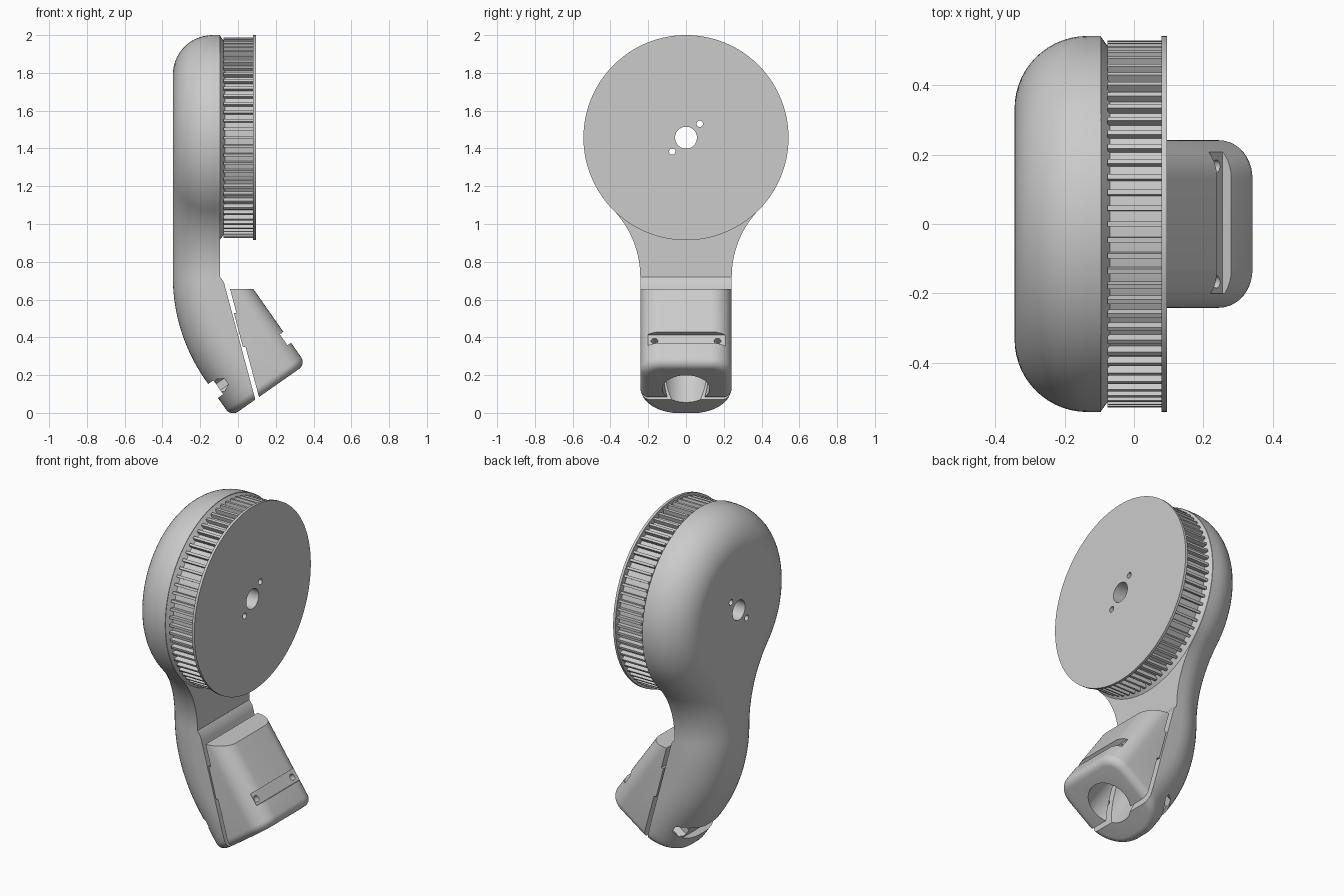
import bpy, bmesh
from math import sin, cos, asin, atan2, hypot, pi, radians
from mathutils import Matrix, Vector

if "Cube" in bpy.data.objects:
    bpy.data.objects.remove(bpy.data.objects["Cube"], do_unlink=True)

grey = bpy.data.materials.new("plain_grey")
grey.use_nodes = True
grey.diffuse_color = (0.6, 0.6, 0.6, 1)
grey.node_tree.nodes["Principled BSDF"].inputs["Base Color"].default_value = (0.6, 0.6, 0.6, 1)

HEAD_R, HEAD_Z = 0.543, 1.457        # round head
HALF_W, BACK, FRONT = 0.242, -0.345, -0.095
ROUND = 0.21                         # rounding of the back edge
BEND_Z, BEND_R, TILT = 0.72, 0.95, radians(35)
LENGTH, LIP = 0.818, 0.045           # arm length below the bend start, end rounding
SLOPE = 0.268                        # slant of the split in the clamp
BASE = 0.005                         # height of the clamp's end face in its own frame
CLAMP = Matrix.Rotation(-TILT, 4, 'Y')   # clamp frame: depth, y, height


def finish(name, bm):
    bmesh.ops.recalc_face_normals(bm, faces=bm.faces)
    mesh = bpy.data.meshes.new(name)
    bm.to_mesh(mesh)
    bm.free()
    mesh.materials.append(grey)
    obj = bpy.data.objects.new(name, mesh)
    bpy.context.collection.objects.link(obj)
    return obj


def rod(name, start, end, r1, r2=None, sides=96):
    start, end = Vector(start), Vector(end)
    axis = end - start
    place = Matrix.Translation((start + end) / 2) @ axis.to_track_quat('Z', 'Y').to_matrix().to_4x4()
    bm = bmesh.new()
    bmesh.ops.create_cone(bm, cap_ends=True, segments=sides, radius1=r1,
                          radius2=r1 if r2 is None else r2, depth=axis.length, matrix=place)
    return finish(name, bm)


def clamp_box(name, low, high):
    low, high = Vector(low), Vector(high)
    size = Matrix.Diagonal((high - low).to_4d())
    size[3][3] = 1
    bm = bmesh.new()
    bmesh.ops.create_cube(bm, size=1, matrix=CLAMP @ Matrix.Translation((low + high) / 2) @ size)
    return finish(name, bm)


def cut(obj, cutters):
    bpy.context.view_layer.objects.active = obj
    for cutter in cutters:
        cutter.hide_render = True
        mod = obj.modifiers.new("cut", 'BOOLEAN')
        mod.operation, mod.solver, mod.object = 'DIFFERENCE', 'EXACT', cutter
        bpy.ops.object.modifier_apply(modifier=mod.name)


def bend(x, y, z):
    s = max(0, BEND_Z - z)
    if s == 0:
        return (x, y, z)
    a = min(s / BEND_R, TILT)
    rest, rho = s - BEND_R * a, BACK + BEND_R - x
    return (BACK + BEND_R - rho * cos(a) + rest * sin(a), y,
            BEND_Z - rho * sin(a) - rest * cos(a))


def front_x(s):
    # flat front above the bend, slanted split face below it
    if s <= 0:
        return FRONT
    a = min(s / BEND_R, TILT)
    rest = s - BEND_R * a
    rho = (0.6874 + rest * (sin(a) - SLOPE * cos(a))) / (cos(a) + SLOPE * sin(a))
    return BACK + BEND_R - rho


# Head and arm: one outline, inset towards the back, then bent
rise = HEAD_Z - BEND_Z
fillet = (HALF_W**2 + rise**2 - HEAD_R**2) / (2 * (HEAD_R - HALF_W))
swing = atan2(rise, HALF_W + fillet)
rows = []                            # each row: end inset, drop, point for a given inset
for i in range(6):
    t = pi / 2 * (1 - i / 6)
    rows.append((LIP * (1 - cos(t)), LENGTH - LIP + LIP * sin(t)))
rows += [(0, (LENGTH - LIP) * (1 - i / 20)) for i in range(20)]
rows = [(e, s, lambda d, s=s: (HALF_W - d, BEND_Z - s)) for e, s in rows]
for i in range(14):
    t = pi - swing * i / 14
    rows.append((0, 0, lambda d, t=t: (HALF_W + fillet + (fillet + d) * cos(t),
                                       BEND_Z + (fillet + d) * sin(t))))
for i in range(41):
    t = -swing + (pi / 2 + swing) * i / 40
    rows.append((0, 0, lambda d, t=t: ((HEAD_R - d) * cos(t), HEAD_Z + (HEAD_R - d) * sin(t))))

bm = bmesh.new()
grid = []
for e, s, point in rows:
    xf, r = front_x(s), ROUND - e
    a0 = asin(max(0, 1 - (xf - BACK - e) / r))
    y, z = point(e + r * (1 - cos(a0)))
    line = [(xf, 0, z), (xf, y, z)]
    for k in range(15):
        a = a0 + (pi / 2 - a0) * k / 14
        y, z = point(e + r * (1 - cos(a)))
        line.append((BACK + e + r * (1 - sin(a)), y, z))
    line.append((BACK + e, 0, z))
    grid.append([bm.verts.new(bend(*p)) for p in line])
for low, high in zip(grid, grid[1:]):
    for k in range(len(low) - 1):
        bm.faces.new((low[k], low[k + 1], high[k + 1], high[k]))
bm.faces.new(grid[0])
bmesh.ops.remove_doubles(bm, verts=bm.verts, dist=0.0002)
flat = [f for f in bm.faces if all(abs(v.co.y) < 0.0001 for v in f.verts)]
bmesh.ops.delete(bm, geom=flat, context='FACES')
bmesh.ops.mirror(bm, geom=bm.verts[:] + bm.edges[:] + bm.faces[:], axis='Y', merge_dist=0.0002)
bmesh.ops.remove_doubles(bm, verts=bm.verts, dist=0.0002)
body = finish("head_and_arm", bm)


# Clamp cap: slanted prism with rounded front corners and end
def split(z, shift=0):
    return Vector((-0.042 + (0.655 - z) * SLOPE + shift, 0, z))


DEPTH = 0.443
profile = [split(0.655), split(0.53), split(0.53, -0.014), split(0.35, -0.014), split(0.35),
           split(0.0839), CLAMP @ Vector((DEPTH, 0, BASE)), Vector((0.082, 0, 0.655))]
bm = bmesh.new()
side = Vector((0, HALF_W, 0))
face = bm.faces.new([bm.verts.new(p - side) for p in profile])
new = bmesh.ops.extrude_face_region(bm, geom=[face])["geom"]
bmesh.ops.translate(bm, vec=2 * side, verts=[v for v in new if isinstance(v, bmesh.types.BMVert)])
bmesh.ops.recalc_face_normals(bm, faces=bm.faces)
to_clamp = CLAMP.inverted()


def local(edge):
    return [to_clamp @ v.co for v in edge.verts]


corners = [e for e in bm.edges if all(abs(p.x - DEPTH) < 0.003 for p in local(e))
           and abs(e.verts[0].co.y - e.verts[1].co.y) < 0.001]
bmesh.ops.bevel(bm, geom=corners, offset=0.11, segments=10, profile=0.5, affect='EDGES')
rim = [e for e in bm.edges if all(abs(p.z - BASE) < 0.003 for p in local(e))
       and max(p.x for p in local(e)) > 0.16]
bmesh.ops.bevel(bm, geom=rim, offset=LIP, segments=6, profile=0.5, affect='EDGES')
cap = finish("clamp_cap", bm)

# Toothed wheel on the head
collar = rod("wheel_collar", (FRONT, 0, HEAD_Z), (-0.07, 0, HEAD_Z), HEAD_R - 0.003, 0.505, 144)
drum = rod("wheel_drum", (-0.07, 0, HEAD_Z), (0.08, 0, HEAD_Z), 0.505, sides=144)
flange = rod("wheel_flange", (0.08, 0, HEAD_Z), (0.095, 0, HEAD_Z), HEAD_R, sides=144)
bm = bmesh.new()
TEETH = 72
for i in range(TEETH):
    place = (Matrix.Translation((0.002, 0, HEAD_Z)) @ Matrix.Rotation(2 * pi * i / TEETH, 4, 'X')
             @ Matrix.Translation((0, 0, 0.51)) @ Matrix.Diagonal((0.158, 0.014, 0.04, 1)))
    bmesh.ops.create_cube(bm, size=1, matrix=place)
teeth = finish("wheel_teeth", bm)

# Holes along the wheel axis
axle = [rod("axle_cutter", (-1, 0, HEAD_Z), (1, 0, HEAD_Z), 0.058, sides=48)]
for d in (-0.073, 0.073):
    axle.append(rod("pin_cutter", (-1, d, HEAD_Z + d), (1, d, HEAD_Z + d), 0.017, sides=24))

# Bore, screw holes, nut pockets and strap grooves of the clamp
bore = rod("bore_cutter", CLAMP @ Vector((0.215, 0, -0.2)), CLAMP @ Vector((0.215, 0, 0.45)), 0.125, sides=64)
screws, nuts = [], []
for y in (-0.167, 0.167):
    screws.append(rod("screw_cutter", CLAMP @ Vector((-0.3, y, 0.175)),
                      CLAMP @ Vector((0.7, y, 0.175)), 0.018, sides=24))
    nuts.append(rod("nut_cutter", CLAMP @ Vector((-0.3, y, 0.172)),
                    CLAMP @ Vector((0.06, y, 0.172)), 0.04, sides=6))
back_groove = clamp_box("back_groove_cutter", (-0.3, -0.4, 0.126), (-0.008, 0.4, 0.216))
front_groove = clamp_box("front_groove_cutter", (0.413, -0.2, 0.143), (0.7, 0.4, 0.214))

cut(body, axle + [bore, back_groove] + nuts + screws)
cut(cap, [bore, front_groove] + screws)
for part in (collar, drum, flange):
    cut(part, axle)
for cutter in axle + screws + nuts + [bore, back_groove, front_groove]:
    bpy.data.objects.remove(cutter, do_unlink=True)

# Smooth curved surfaces, keep sharp edges
for part in (body, cap, collar, drum, flange, teeth):
    bpy.ops.object.select_all(action='DESELECT')
    part.select_set(True)
    bpy.context.view_layer.objects.active = part
    bpy.ops.object.shade_smooth_by_angle(angle=radians(30))
